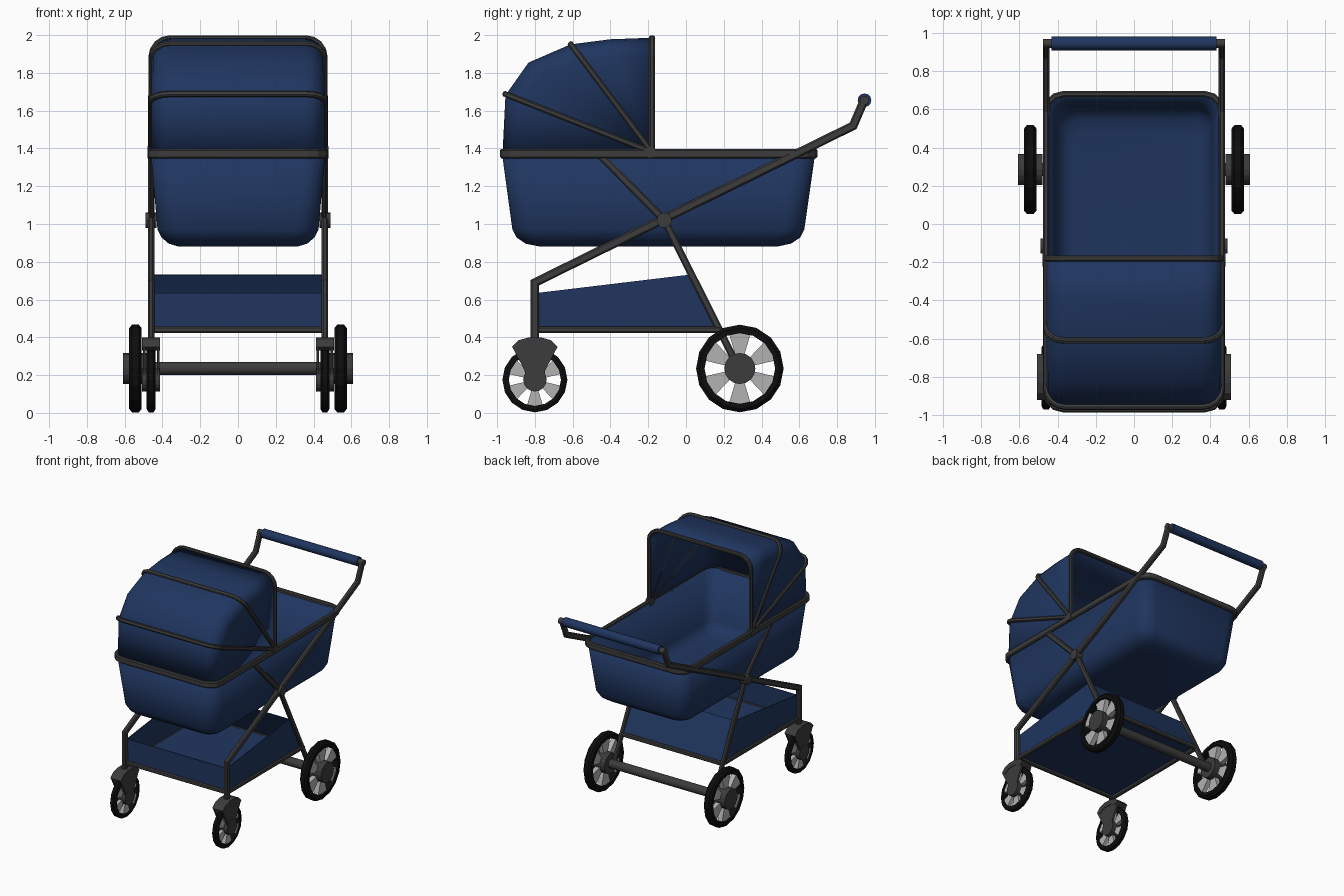
import bpy, bmesh, math
from mathutils import Vector as V

if "Cube" in bpy.data.objects:
    bpy.data.objects.remove(bpy.data.objects["Cube"])

def material(name, r, g, b):
    m = bpy.data.materials.new(name)
    m.diffuse_color = (r, g, b, 1)
    m.use_nodes = True
    m.node_tree.nodes["Principled BSDF"].inputs["Base Color"].default_value = m.diffuse_color
    return m

FABRIC = material("navy_fabric", 0.014, 0.036, 0.115)
METAL = material("dark_metal", 0.045, 0.045, 0.045)
RUBBER = material("black_rubber", 0.004, 0.004, 0.004)
SPOKE = material("light_spokes", 0.45, 0.45, 0.45)

def make(name, verts, faces, mat, smooth=None, thickness=0):
    bm = bmesh.new()
    vs = [bm.verts.new(v) for v in verts]
    for f in faces:
        bm.faces.new([vs[i] for i in f])
    bmesh.ops.remove_doubles(bm, verts=bm.verts, dist=1e-5)
    bmesh.ops.recalc_face_normals(bm, faces=bm.faces)
    me = bpy.data.meshes.new(name)
    bm.to_mesh(me)
    bm.free()
    ob = bpy.data.objects.new(name, me)
    bpy.context.collection.objects.link(ob)
    me.materials.append(mat)
    if smooth:
        bpy.ops.object.select_all(action='DESELECT')
        ob.select_set(True)
        bpy.context.view_layer.objects.active = ob
        bpy.ops.object.shade_smooth_by_angle(angle=math.radians(smooth))
    if thickness:
        mod = ob.modifiers.new("thickness", 'SOLIDIFY')
        mod.thickness = thickness
        mod.offset = 0
    return ob

def loft(rings, wrap_ring=True, wrap_path=False, caps=(False, False)):
    """Skin a list of equal-length rings."""
    n, k = len(rings[0]), len(rings)
    verts = [p for r in rings for p in r]
    faces = []
    for i in range(k if wrap_path else k - 1):
        j = (i + 1) % k
        for a in range(n if wrap_ring else n - 1):
            b = (a + 1) % n
            faces.append((i*n + a, i*n + b, j*n + b, j*n + a))
    if caps[0]:
        faces.append(tuple(range(n)))
    if caps[1]:
        faces.append(tuple(range((k - 1)*n, k*n)))
    return verts, faces

def sweep(name, pts, normal, w, h, mat=METAL, closed=False):
    """Chamfered bar along a planar path; w is measured along the plane normal."""
    pts, N = [V(p) for p in pts], V(normal).normalized()
    c = 0.25 * min(w, h)
    a, b = w/2, h/2
    sec = [(a, b-c), (a-c, b), (c-a, b), (-a, b-c), (-a, c-b), (c-a, -b), (a-c, -b), (a, c-b)]
    n, rings = len(pts), []
    for i, p in enumerate(pts):
        prev = pts[i-1] if (i or closed) else None
        nxt = pts[(i+1) % n] if (i < n-1 or closed) else None
        s = [N.cross((q1 - q0).normalized()) for q0, q1 in ((prev, p), (p, nxt))
             if q0 is not None and q1 is not None]
        m = sum(s, V()).normalized()
        k = 1 / max(m.dot(s[0]), 0.3)
        rings.append([p + N*u + m*(v*k) for u, v in sec])
    return make(name, *loft(rings, wrap_path=closed, caps=(not closed, not closed)), mat)

def lathe(name, profile, y, z, mat, n=16, ring=False, smooth=None):
    """Turn (x, radius) points about an x-directed axis."""
    rings = [[V((x, y + r*math.cos(2*math.pi*i/n), z + r*math.sin(2*math.pi*i/n)))
              for i in range(n)] for x, r in profile]
    return make(name, *loft(rings, wrap_path=ring, caps=(not ring, not ring)), mat, smooth)

def prism(name, yz, x0, x1, mat):
    rings = [[V((x, y, z)) for y, z in yz] for x in (x0, x1)]
    return make(name, *loft(rings, caps=(True, True)), mat)

def rounded_rect(y0, y1, hx, r, z, n=4):
    pts = []
    for k, (cx, cy) in enumerate(((hx-r, y1-r), (r-hx, y1-r), (r-hx, y0+r), (hx-r, y0+r))):
        for i in range(n + 1):
            t = math.pi/2 * (k + i/n)
            pts.append(V((cx + r*math.cos(t), cy + r*math.sin(t), z)))
    return pts

# Bassinet tub and rim
levels = [(1.38, -.965, .675, .452, .10), (.975, -.91, .617, .417, .10),
          (.935, -.89, .597, .397, .10), (.905, -.845, .552, .362, .09),
          (.89, -.77, .477, .312, .07)]
make("bassinet", *loft([rounded_rect(a, b, w, r, z) for z, a, b, w, r in levels],
                       caps=(False, True)), FABRIC, 50, 0.02)
sweep("bassinet_rim", rounded_rect(-.97, .68, .46, .09, 1.373, 3), (0, 0, 1), .05, .032, closed=True)

# Canopy: arches fanned about the pivot
PIVOT = V((0, -.18, 1.38))
def arch(y, z, w, r=.1, n=4):
    d = V((0, y, z)) - PIVOT
    L, d = d.length, d.normalized()
    flat = [(w, 0)]
    for k, cx in ((0, w - r), (1, r - w)):
        for i in range(n + 1):
            t = math.pi/2 * (k + i/n)
            flat.append((cx + r*math.cos(t), L - r + r*math.sin(t)))
    flat.append((-w, 0))
    return [PIVOT + V((x, 0, 0)) + d*u for x, u in flat], d

hood = [(-.18, 1.98), (-.40, 1.972), (-.61, 1.945), (-.83, 1.85), (-.95, 1.68), (-.965, 1.38)]
rings = [arch(y, z, .452)[0] for y, z in hood]
verts, faces = loft(rings, wrap_ring=False)
n = len(rings[0])
# side strips collapse to triangles at the pivot
faces = [(f[1], f[2], f[0]) if f[0] % n == 0 else (f[0], f[1], f[3]) if f[1] % n == n-1 else f
         for f in faces]
make("canopy", verts, faces, FABRIC, 35, 0.012)
for i, (y, z) in enumerate(((-.18, 1.985), (-.61, 1.952), (-.957, 1.688))):
    path, d = arch(y, z, .46)
    sweep(f"canopy_bow_{i+1}", path, d.cross(V((1, 0, 0))), .03, .028)

# Chassis, mirrored left and right
for s, side in ((1, "right"), (-1, "left")):
    X = .46 * s
    arm = [(-.80, .36), (-.80, .69), (.885, 1.52), (.945, 1.66)]
    sweep("push_arm_" + side, [(X, y, z) for y, z in arm], (1, 0, 0), .034, .046)
    leg = [(-.46, 1.37), (-.115, 1.02), (.28, .235)]
    sweep("rear_leg_" + side, [(.455*s, y, z) for y, z in leg], (1, 0, 0), .028, .038)
    lathe("leg_joint_" + side, [(.432*s, .04), (.49*s, .04)], -.115, 1.02, METAL)
    lathe("canopy_pivot_" + side, [(.44*s, .032), (.48*s, .032)], -.19, 1.38, METAL, 12)

    # Front fork: fender block over the wheel with two cheeks to the hub
    cy, cz = -.80, .175
    top = [(-.12, .175), (-.085, .21), (-.03, .225), (.03, .225), (.085, .21), (.12, .175)]
    fender = top + [(.085, .155), (.04, .182), (-.04, .182), (-.085, .155)]
    prism("fork_fender_" + side, [(cy+a, cz+b) for a, b in fender], .412*s, .508*s, METAL)
    cheek = top + [(.055, .05), (.045, -.02), (-.045, -.02), (-.055, .05)]
    for part, x0, x1 in (("inner", .416, .43), ("outer", .49, .504)):
        prism(f"fork_{part}_cheek_{side}", [(cy+a, cz+b) for a, b in cheek], x0*s, x1*s, METAL)

    # Wheels
    for pos, x, y, z, R, hw, rim, hub, h0, h1 in (
            ("front", .46, cy, cz, .172, .024, .138, .062, .414, .508),
            ("rear", .543, .285, .235, .232, .033, .187, .082, .478, .608)):
        tag = f"{pos}_{side}"
        prof = [(-hw, rim), (-hw, R-.018), (-hw*.55, R), (hw*.55, R), (hw, R-.018), (hw, rim)]
        lathe("tyre_" + tag, [((x+u)*s, r) for u, r in prof], y, z, RUBBER, ring=True)
        lathe("hub_" + tag, [(h0*s, hub), (h1*s, hub)], y, z, METAL)
        for k in range(6):
            t = math.pi/2 + k*math.pi/3
            wedge = [(hub*.8, -.32), (rim*1.04, -.3), (rim*1.06, 0), (rim*1.04, .3), (hub*.8, .32)]
            prism(f"spoke_{tag}_{k+1}", [(y + r*math.cos(t+a), z + r*math.sin(t+a)) for r, a in wedge],
                  (x-hw*.6)*s, (x+hw*.6)*s, SPOKE)

# Handle and axle
lathe("handle_bar", [(-.477, .024), (.477, .024)], .945, 1.655, METAL, 12)
lathe("handle_grip", [(-.432, .036), (.432, .036)], .945, 1.655, FABRIC, 12, smooth=40)
lathe("rear_axle", [(-.5, .035), (.5, .035)], .285, .235, METAL, 16, smooth=40)

# Storage basket and its base frame
low = [V((x, y, .45)) for x, y in ((-.45, -.785), (.45, -.785), (.45, .175), (-.45, .175))]
high = [V((-.45, -.785, .635)), V((.45, -.785, .635)), V((.45, .015, .73)), V((-.45, .015, .73))]
make("storage_basket", *loft([high, low], caps=(False, True)), FABRIC, None, .01)
sweep("basket_frame", [(p.x*1.01, p.y, .441) for p in low], (0, 0, 1), .034, .03, closed=True)
